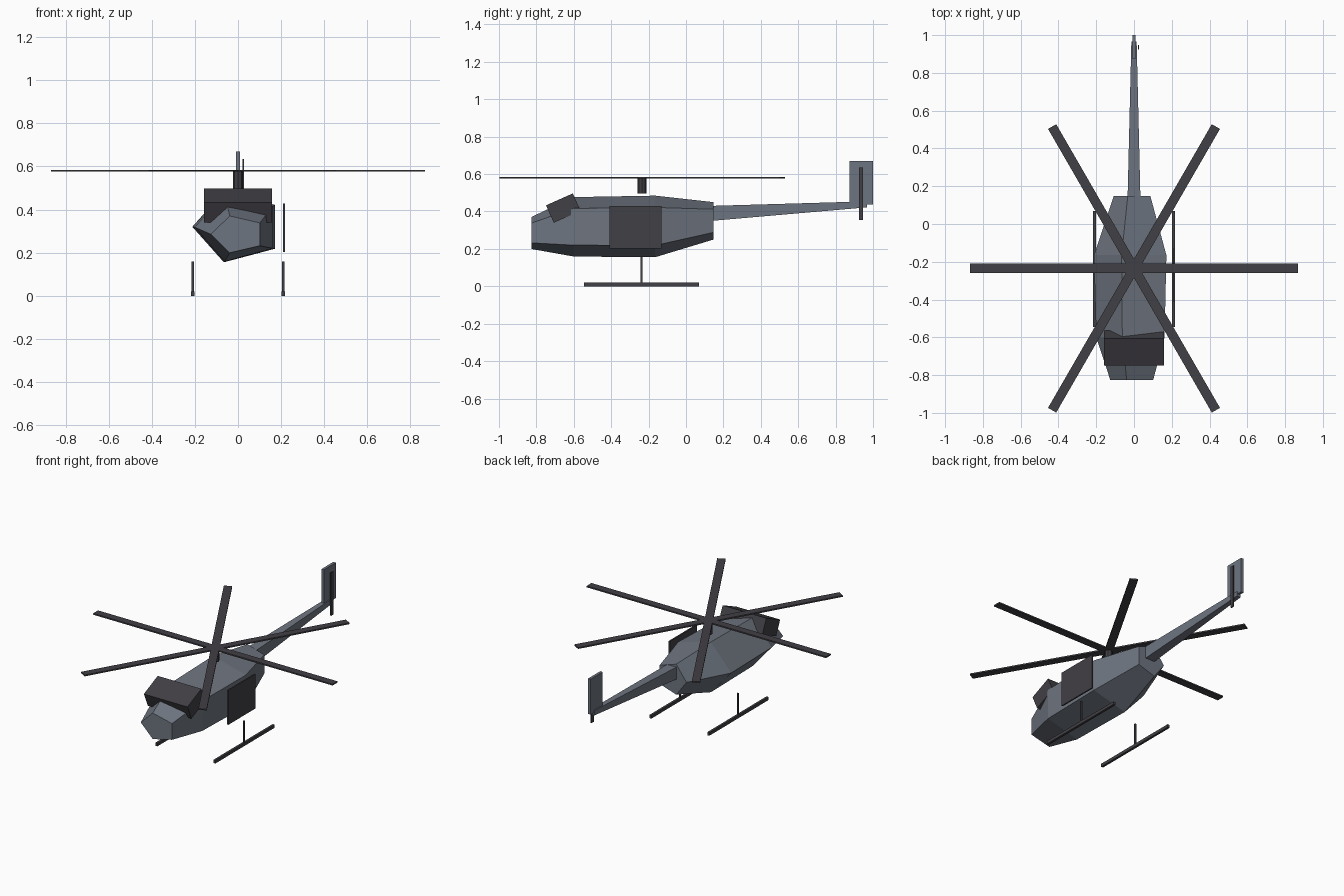
import bpy
import bmesh
from math import radians, cos, sin
from mathutils import Matrix, Vector

cube = bpy.data.objects.get("Cube")
if cube:
    bpy.data.objects.remove(cube, do_unlink=True)


def material(name, rgb):
    mat = bpy.data.materials.new(name)
    mat.use_nodes = True
    mat.diffuse_color = (*rgb, 1)
    mat.node_tree.nodes["Principled BSDF"].inputs["Base Color"].default_value = (*rgb, 1)
    return mat


GREY = material("slate grey", (0.155, 0.177, 0.215))
DARK = material("charcoal", (0.053, 0.05, 0.058))


def finish(name, bm, mat):
    bmesh.ops.recalc_face_normals(bm, faces=bm.faces)
    mesh = bpy.data.meshes.new(name)
    bm.to_mesh(mesh)
    bm.free()
    mesh.materials.append(mat)
    obj = bpy.data.objects.new(name, mesh)
    bpy.context.scene.collection.objects.link(obj)
    return obj


def box(name, center, size, mat, angle=0, axis='X'):
    bm = bmesh.new()
    place = Matrix.Translation(center) @ Matrix.Rotation(radians(angle), 4, axis)
    bmesh.ops.create_cube(bm, size=1, matrix=place @ Matrix.Diagonal((*size, 1)))
    return finish(name, bm, mat)


def loft(name, rings, sides, start, mat):
    """Join polygon rings along y; each ring is (y, z centre, x radius, z radius)."""
    bm = bmesh.new()
    loops = []
    for y, z, rx, rz in rings:
        angles = [radians(start + 360 * i / sides) for i in range(sides)]
        loops.append([bm.verts.new(Vector((rx * cos(a), y, z + rz * sin(a)))) for a in angles])
    for a, b in zip(loops, loops[1:]):
        for i in range(sides):
            j = (i + 1) % sides
            bm.faces.new((a[i], a[j], b[j], b[i]))
    bm.faces.new(loops[0])
    bm.faces.new(loops[-1])
    return finish(name, bm, mat)


# Five-sided body, tapered at nose and rear
loft("fuselage", [(-0.827, 0.285, 0.125, 0.09), (-0.6, 0.318, 0.2, 0.167),
                  (-0.165, 0.32, 0.212, 0.173), (0.148, 0.35, 0.107, 0.105)], 5, 180, GREY)

# Square tail boom and upright fin
root2 = 2 ** 0.5
loft("tail_boom", [(0.14, 0.39, 0.034 * root2, 0.04 * root2),
                   (0.967, 0.438, 0.014 * root2, 0.016 * root2)], 4, 45, GREY)
box("tail_fin", (0, 0.937, 0.554), (0.018, 0.125, 0.232), GREY)
box("tail_rotor", (0.024, 0.936, 0.495), (0.007, 0.022, 0.28), DARK)

# Tilted windshield block and side door
box("windshield", (0, -0.656, 0.418), (0.316, 0.157, 0.102), DARK, 24)
box("side_door", (0.213, -0.27, 0.315), (0.009, 0.28, 0.226), DARK)

# Rotor mast and three crossed blade bars
bm = bmesh.new()
bmesh.ops.create_cone(bm, cap_ends=True, segments=8, radius1=0.024, radius2=0.024,
                      depth=0.085, matrix=Matrix.Translation((0, -0.235, 0.538)))
finish("rotor_mast", bm, DARK)
for i in range(3):
    box(f"rotor_blade_{i + 1}", (0, -0.235, 0.58), (1.734, 0.05, 0.009), DARK, 60 * i, 'Z')

# Landing skids, each with one strut
for side, x in (("left", 0.21), ("right", -0.21)):
    box(f"{side}_skid", (x, -0.238, 0.01), (0.015, 0.614, 0.02), DARK)
    box(f"{side}_strut", (x, -0.238, 0.09), (0.01, 0.01, 0.14), DARK)
